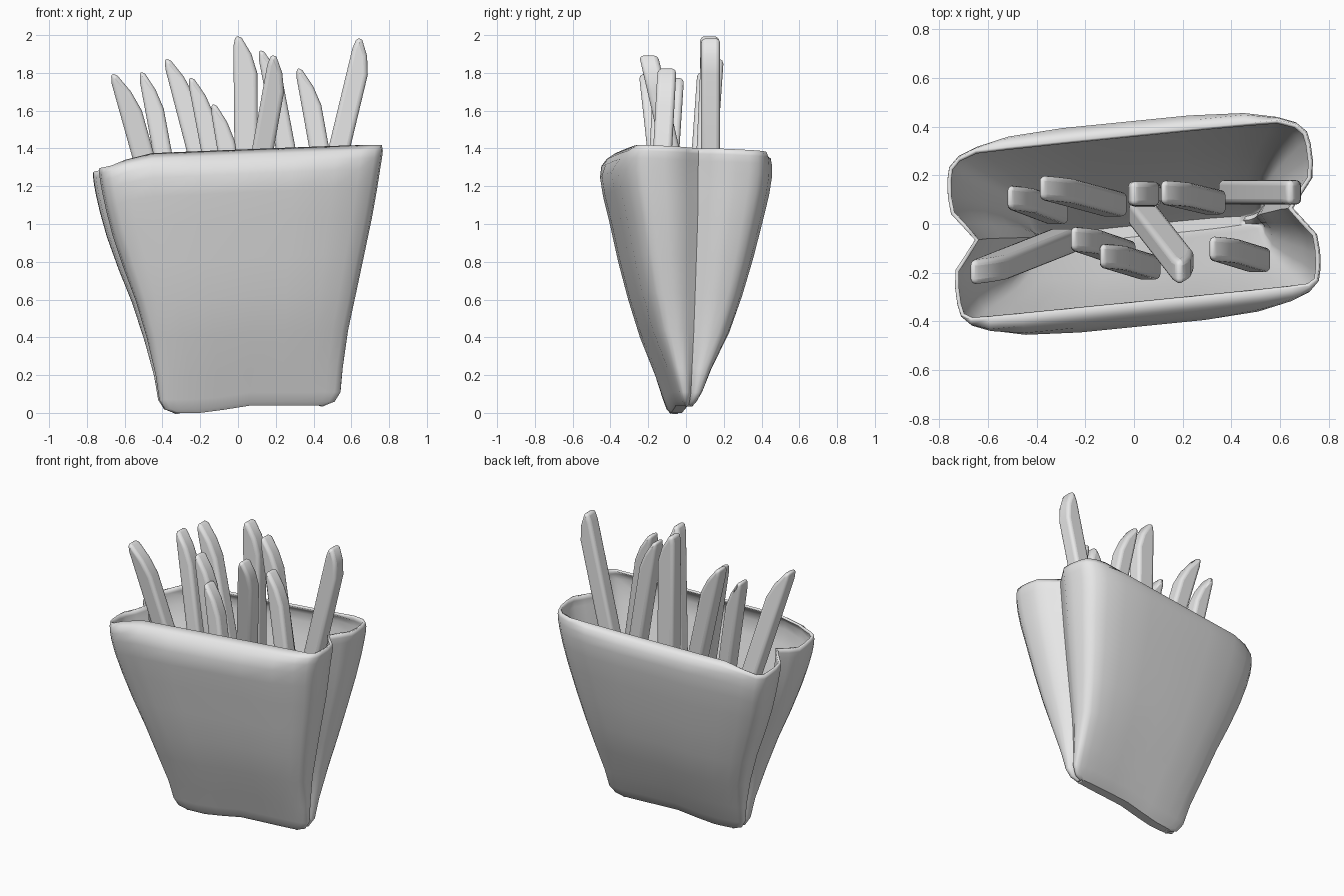
import bpy
import bmesh
from math import radians, copysign

if "Cube" in bpy.data.objects:
    bpy.data.objects.remove(bpy.data.objects["Cube"])

grey = bpy.data.materials.new("light_grey")
grey.use_nodes = True
grey.diffuse_color = (0.8, 0.8, 0.8, 1)
grey.node_tree.nodes["Principled BSDF"].inputs["Base Color"].default_value = (0.8, 0.8, 0.8, 1)


def smoothstep(a, b, x):
    t = min(max((x - a) / (b - a), 0), 1)
    return t * t * (3 - 2 * t)


def finish(name, bm, angle):
    bmesh.ops.recalc_face_normals(bm, faces=bm.faces)
    mesh = bpy.data.meshes.new(name)
    bm.to_mesh(mesh)
    bm.free()
    mesh.materials.append(grey)
    ob = bpy.data.objects.new(name, mesh)
    bpy.context.collection.objects.link(ob)
    bpy.ops.object.select_all(action='DESELECT')
    ob.select_set(True)
    bpy.context.view_layer.objects.active = ob
    bpy.ops.object.shade_smooth_by_angle(angle=radians(angle))
    return ob


# Bag: a quarter outline from the side gusset to the middle of a panel
quarter = [(0.87, 0), (0.93, 0.14), (0.99, 0.28), (1, 0.45), (0.995, 0.62), (0.98, 0.74),
           (0.93, 0.83), (0.83, 0.9), (0.65, 0.97), (0.35, 1), (0, 1)]
half = quarter + [(-u, v) for u, v in quarter[-2::-1]]
outline = half + [(u, -v) for u, v in half[-2:0:-1]]

# Height, left edge, right edge, middle y, half depth, front and back limit of the rim fold
levels = [(0.0, -0.34, 0.46, -0.03, 0.03, 1, 1), (0.02, -0.39, 0.51, -0.03, 0.045, 1, 1),
          (0.07, -0.42, 0.54, -0.025, 0.07, 1, 1), (0.2, -0.44, 0.55, -0.02, 0.12, 1, 1),
          (0.4, -0.49, 0.575, -0.012, 0.208, 1, 1), (0.6, -0.55, 0.615, -0.008, 0.272, 1, 1),
          (0.8, -0.62, 0.655, -0.004, 0.325, 1, 1), (1.0, -0.68, 0.695, 0, 0.37, 1, 1),
          (1.15, -0.715, 0.72, 0, 0.405, 1, 1), (1.25, -0.735, 0.735, 0, 0.42, 1, 1),
          (1.31, -0.745, 0.745, 0, 0.42, 0.4, 0.42), (1.35, -0.75, 0.75, 0, 0.415, 0.37, 0.4),
          (1.38, -0.75, 0.745, 0, 0.41, 0.325, 0.365)]

bm = bmesh.new()
rings = []
for z, left, right, mid, depth, front, back in levels:
    ring = []
    for u, v in outline:
        # The gusset gets shallower towards the bottom
        if abs(v) < 0.4:
            u = copysign(1 - (1 - abs(u)) * (0.4 + 0.6 * z / 1.38), u)
        x = (left + right) / 2 + u * (right - left) / 2
        rim = 1.375 + 0.04 * x - 0.02 * v - 0.06 * smoothstep(-0.52, -0.74, x)
        lift = 0.04 * smoothstep(-0.22, 0.1, x) * (1 - z / 1.38)
        fold = min(max(v * depth, -front), back)
        ring.append(bm.verts.new((x - 0.08 * v * depth, mid + 0.1 * x + fold,
                                  z * rim / 1.38 + lift)))
    rings.append(ring)
n = len(outline)
for low, high in zip(rings, rings[1:]):
    for i in range(n):
        bm.faces.new((low[i], low[(i + 1) % n], high[(i + 1) % n], high[i]))
# Bottom seam bridged from front to back
base = rings[0]
m = n // 2
bm.faces.new((base[0], base[1], base[-1]))
for i in range(1, m - 1):
    bm.faces.new((base[i], base[i + 1], base[n - i - 1], base[n - i]))
bm.faces.new((base[m - 1], base[m], base[m + 1]))
bag = finish("bag", bm, 40)
shell = bag.modifiers.new("paper_thickness", 'SOLIDIFY')
shell.thickness = 0.016
shell.offset = -1


# Sticks: a rounded slanted tip, leaning down into the bag
def stick(name, tip, lean_x, lean_y, width=0.1, length=1.0):
    profile = [(0, length), (1, length), (1, 0.2), (0.76, 0.1), (0.36, 0.015), (0.1, 0), (0, 0.06)]
    bm = bmesh.new()
    sides = [[bm.verts.new((tip[0] + lean_x * drop + u * width,
                            tip[1] + lean_y * drop + side,
                            tip[2] - drop)) for u, drop in profile]
             for side in (-0.05, 0.05)]
    count = len(profile)
    for side in sides:
        bm.faces.new(side)
    for i in range(count):
        j = (i + 1) % count
        bm.faces.new((sides[0][i], sides[0][j], sides[1][j], sides[1][i]))
    ob = finish(name, bm, 60)
    bevel = ob.modifiers.new("rounded_edges", 'BEVEL')
    bevel.width = 0.022
    bevel.segments = 4
    bevel.limit_method = 'ANGLE'
    bevel.angle_limit = radians(68)
    bevel.use_clamp_overlap = False


# Tip position, lean in x and y, width, length
sticks = [((-0.685, -0.2, 1.8), 0.28, 0.11, 0.12, 1.2),
          ((-0.53, 0.11, 1.81), 0.185, -0.07, 0.1, 0.88),
          ((-0.4, 0.15, 1.88), 0.26, -0.07, 0.115, 1.0),
          ((-0.27, -0.06, 1.78), 0.19, -0.065, 0.105, 0.92),
          ((-0.15, -0.13, 1.64), 0.165, -0.05, 0.1, 0.98),
          ((-0.025, 0.125, 2.0), 0.01, -0.005, 0.125, 1.05),
          ((0.1, 0.13, 1.925), 0.19, -0.045, 0.105, 0.92),
          ((0.165, -0.2, 1.9), -0.18, 0.23, 0.115, 1.05),
          ((0.3, -0.1, 1.83), 0.18, -0.055, 0.105, 0.88),
          ((0.62, 0.13, 1.99), -0.24, 0, 0.115, 1.15)]
for i, spec in enumerate(sticks):
    stick(f"stick_{i + 1}", *spec)
